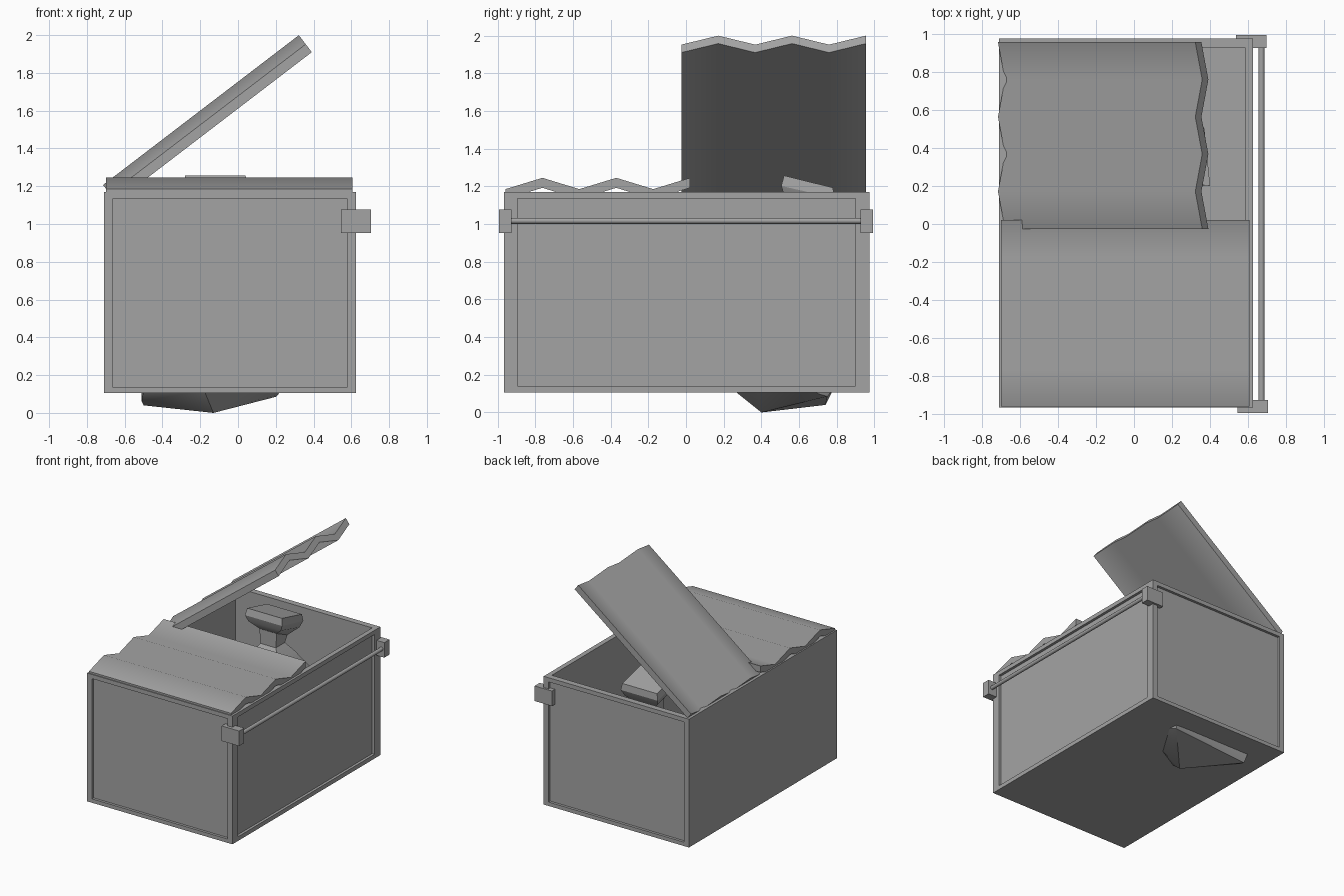
import bpy, bmesh
from math import radians
from mathutils import Matrix, Vector

if "Cube" in bpy.data.objects:
    bpy.data.objects.remove(bpy.data.objects["Cube"], do_unlink=True)

grey = bpy.data.materials.new("plain grey")
grey.use_nodes = True
colour = (0.37, 0.37, 0.37, 1)
grey.diffuse_color = colour
grey.node_tree.nodes["Principled BSDF"].inputs["Base Color"].default_value = colour


def finish(name, bm, smooth=None):
    bmesh.ops.recalc_face_normals(bm, faces=bm.faces)
    mesh = bpy.data.meshes.new(name)
    bm.to_mesh(mesh)
    bm.free()
    mesh.materials.append(grey)
    ob = bpy.data.objects.new(name, mesh)
    bpy.context.collection.objects.link(ob)
    if smooth:
        bpy.ops.object.select_all(action='DESELECT')
        ob.select_set(True)
        bpy.context.view_layer.objects.active = ob
        bpy.ops.object.shade_smooth_by_angle(angle=radians(smooth))
    return ob


def box(name, lo, hi):
    lo, hi = Vector(lo), Vector(hi)
    bm = bmesh.new()
    m = Matrix.Translation((lo + hi) / 2) @ Matrix.Diagonal((*(hi - lo), 1))
    bmesh.ops.create_cube(bm, size=1, matrix=m)
    return finish(name, bm)


def cut(target, cutter):
    mod = target.modifiers.new("cut", 'BOOLEAN')
    mod.operation, mod.solver, mod.object = 'DIFFERENCE', 'EXACT', cutter
    cutter.hide_render = True
    bpy.context.view_layer.objects.active = target
    bpy.ops.object.modifier_apply(modifier=mod.name)
    bpy.data.objects.remove(cutter, do_unlink=True)


# Open crate: hollow inside, recessed panels on the front, back and +x side
x0, x1, y0, y1, z0, z1 = -0.71, 0.625, -0.965, 0.975, 0.105, 1.17
crate = box("crate", (x0, y0, z0), (x1, y1, z1))
cut(crate, box("cavity", (x0 + .04, y0 + .05, z0 + .03), (x1 - .04, y1 - .05, z1 + .1)))
depth = 0.022
for y in (y0, y1):
    cut(crate, box("recess", (-0.665, y - depth, 0.137), (0.58, y + depth, 1.135)))
cut(crate, box("recess", (x1 - depth, -0.895, 0.14), (x1 + depth, 0.9, 1.135)))


# Corrugated lids: a zigzag strip extruded along its length
def lid(name, place):
    bm = bmesh.new()
    step, rise, thick, length = 0.196, 0.06, 0.053, 1.305
    top = [(i * step, rise * (i % 2) + thick) for i in range(6)]
    bottom = [(y, z - thick) for y, z in reversed(top)]
    near, far = [[bm.verts.new((x, y, z)) for y, z in top + bottom] for x in (0, length)]
    n = len(near)
    for i in range(n):
        j = (i + 1) % n
        bm.faces.new((near[i], near[j], far[j], far[i]))
    for ring in (near, far):
        for i in range(n // 2 - 1):
            bm.faces.new((ring[i], ring[i + 1], ring[n - 2 - i], ring[n - 1 - i]))
    bmesh.ops.transform(bm, matrix=place, verts=bm.verts)
    return finish(name, bm, 42)


lid("closed_lid", Matrix.Translation((-0.698, -0.958, 1.132)))
lid("open_lid", Matrix.Translation((-0.646, -0.025, 1.117)) @ Matrix.Rotation(radians(-37.4), 4, 'Y'))

# Rail and its brackets
for name, x, y in (("front_bracket", .545, -.992), ("back_bracket", .537, .925)):
    box(name, (x, y, 0.952), (x + 0.16, y + 0.067, 1.077))
bm = bmesh.new()
bmesh.ops.create_cone(bm, cap_ends=True, segments=12, radius1=.016, radius2=.016, depth=1.87,
                      matrix=Matrix.Translation((.67, 0, 1.017)) @ Matrix.Rotation(radians(90), 4, 'X'))
finish("rail", bm, 40)

# Leaning pedestal: square sections flaring from a narrow neck
bm = bmesh.new()
sections = [(0.12, .30, .27), (0.5, .30, .27), (0.78, .22, .18), (0.9, .13, .11), (0.97, .07, .06),
            (1.06, .08, .07), (1.12, .15, .12), (1.17, .17, .14), (1.225, .16, .13)]
rings = []
for z, rx, ry in sections:
    cx, cy = -0.12, 0.54 + 0.09 * z
    rings.append([bm.verts.new((cx + sx * rx, cy + sy * ry, z - (sy * .032 if z > 1 else 0)))
                  for sx, sy in ((-1, -1), (1, -1), (1, 1), (-1, 1))])
for a, b in zip(rings, rings[1:]):
    for i in range(4):
        j = (i + 1) % 4
        bm.faces.new((a[i], a[j], b[j], b[i]))
bm.faces.new(rings[0])
bm.faces.new(rings[-1])
finish("pedestal", bm, 30)

# Wedge-shaped foot poking through the floor, with a corner showing by the rim
bm = bmesh.new()
for co in ((-.13, .4, 0), (-.5, .74, .04), (.2, .75, .085), (-.51, .78, .12), (.215, .78, .12),
           (-.51, .68, .06), (.215, .70, .1), (.05, .38, .12), (-.18, .25, .12), (-.5, .6, .12),
           (.4, .2, .5), (.37, .5, .5), (-.45, .3, .5), (-.45, .8, .5)):
    bm.verts.new(co)
bmesh.ops.convex_hull(bm, input=bm.verts)
finish("pedestal_foot", bm, 25)
